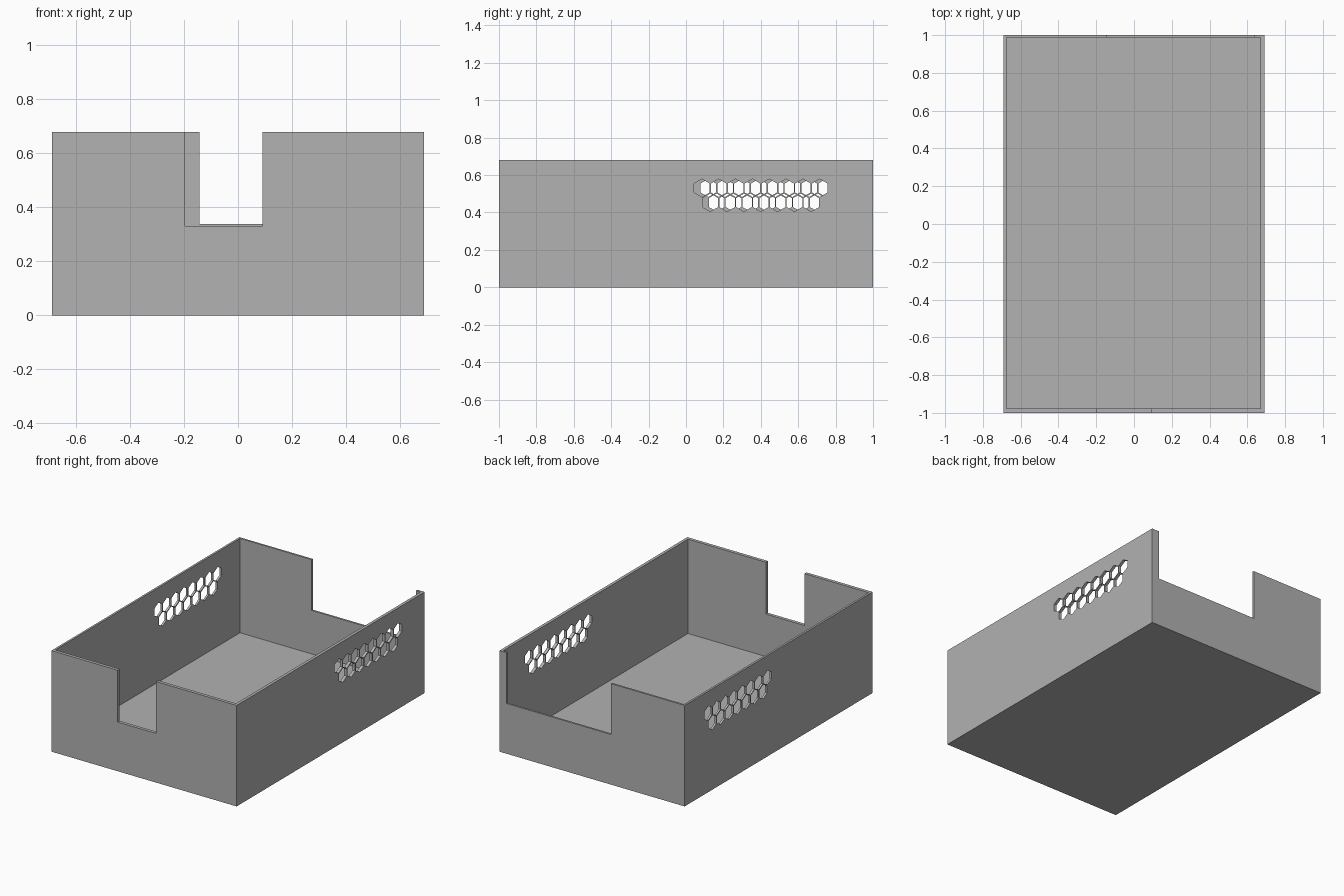
import bpy, bmesh, math
from mathutils import Matrix, Vector

old = bpy.data.objects.get("Cube")
if old:
    bpy.data.objects.remove(old, do_unlink=True)

# Single grey material
grey = bpy.data.materials.new("mid_grey")
grey.use_nodes = True
colour = (0.445, 0.445, 0.445, 1)
grey.diffuse_color = colour
grey.node_tree.nodes["Principled BSDF"].inputs["Base Color"].default_value = colour


def add_box(bm, low, high):
    low, high = Vector(low), Vector(high)
    place = Matrix.Translation((low + high) / 2) @ Matrix.Diagonal((*(high - low), 1))
    bmesh.ops.create_cube(bm, size=1, matrix=place)


def make_object(name, bm):
    mesh = bpy.data.meshes.new(name)
    bm.to_mesh(mesh)
    bm.free()
    mesh.materials.append(grey)
    obj = bpy.data.objects.new(name, mesh)
    bpy.context.collection.objects.link(obj)
    return obj


def box_object(name, low, high):
    bm = bmesh.new()
    add_box(bm, low, high)
    return make_object(name, bm)


HX, HY, TOP, FLOOR = 0.69, 1.0, 0.68, 0.045
ABOVE = TOP + 0.1

# Open tray body, and the hollow inside it
tray = box_object("tray", (-HX, -HY, 0), (HX, HY, TOP))
cutters = [box_object("cavity_cutter", (-0.676, -0.978, FLOOR), (0.67, 0.987, ABOVE))]

# Notches in the front and back walls
cutters.append(box_object("front_notch_cutter", (-0.197, -1.1, 0.331), (0.09, -0.9, ABOVE)))
cutters.append(box_object("back_notch_cutter", (-0.142, 0.9, 0.338), (0.635, 1.1, ABOVE)))

# Honeycomb vents: eight holes over seven in each side wall
PITCH, RADIUS = 0.09, 0.048
bm = bmesh.new()
for side, start in ((1, 0.085), (-1, 0.119)):
    for count, shift, z in ((8, 0, 0.531), (7, PITCH / 2, 0.453)):
        for i in range(count):
            place = (Matrix.Translation((side * HX, start + shift + i * PITCH, z))
                     @ Matrix.Rotation(math.pi / 2, 4, "Y"))
            # Local x becomes vertical, so a corner points up
            hole = bmesh.ops.create_cone(bm, cap_ends=True, segments=6, radius1=RADIUS,
                                         radius2=RADIUS, depth=0.1)["verts"]
            angle = math.atan2(hole[0].co.y, hole[0].co.x)
            turn = Matrix.Rotation(-angle, 4, "Z")
            bmesh.ops.transform(bm, matrix=place @ turn, verts=hole)
cutters.append(make_object("vent_cutter", bm))

for cutter in cutters:
    cutter.hide_render = True
    cutter.hide_viewport = True
    cut = tray.modifiers.new(cutter.name, "BOOLEAN")
    cut.operation = "DIFFERENCE"
    cut.solver = "EXACT"
    cut.object = cutter
